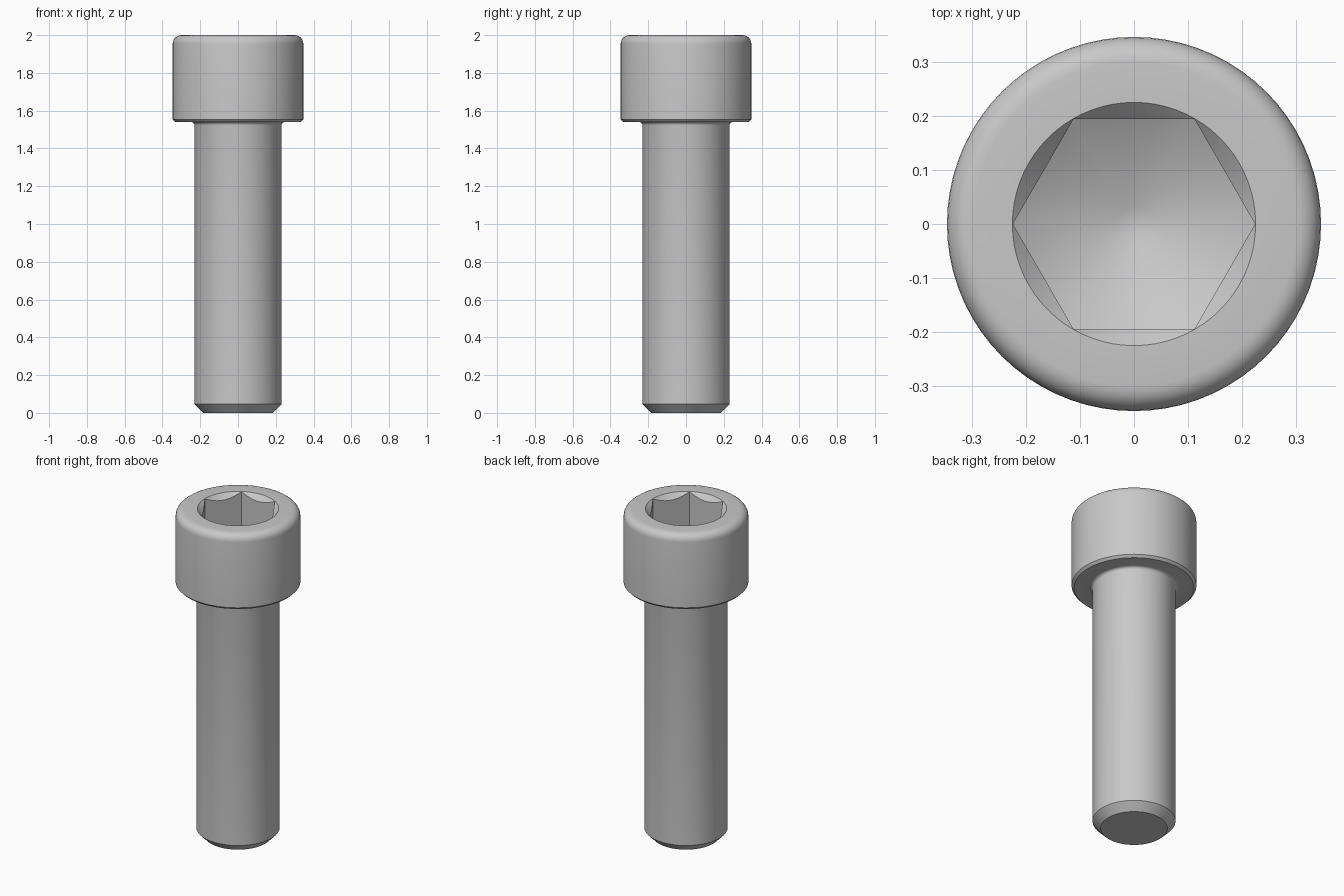
import bpy
import bmesh
from math import cos, sin, radians, tan, tau

cube = bpy.data.objects.get("Cube")
if cube:
    bpy.data.objects.remove(cube, do_unlink=True)

SEGMENTS = 72
TOP = 2.0
HEAD_R, HEAD_BASE = 0.346, 1.54
SHANK_R = 0.23
SOCKET_R = 0.224           # corner radius of the hex socket
SOCKET_FLOOR = 1.77        # height where the drilled cone starts

steel = bpy.data.materials.new("steel grey")
steel.use_nodes = True
GREY = (0.58, 0.58, 0.58, 1)
steel.diffuse_color = GREY
steel.node_tree.nodes["Principled BSDF"].inputs["Base Color"].default_value = GREY


def lathe(name, profile, segments=SEGMENTS):
    """Spin a radius/height profile round the z axis into a closed solid."""
    bm = bmesh.new()
    verts = [bm.verts.new((r, 0, z)) for r, z in profile]
    edges = [bm.edges.new(pair) for pair in zip(verts, verts[1:])]
    bmesh.ops.spin(bm, geom=verts + edges, cent=(0, 0, 0), axis=(0, 0, 1),
                   angle=tau, steps=segments)
    bmesh.ops.remove_doubles(bm, verts=bm.verts, dist=1e-5)
    bmesh.ops.dissolve_degenerate(bm, edges=bm.edges, dist=1e-6)
    bmesh.ops.recalc_face_normals(bm, faces=bm.faces)
    mesh = bpy.data.meshes.new(name)
    bm.to_mesh(mesh)
    bm.free()
    mesh.materials.append(steel)
    obj = bpy.data.objects.new(name, mesh)
    bpy.context.collection.objects.link(obj)
    return obj


def arc(cx, cz, radius, start, end, steps=6):
    """Points of a rounded corner, angles in degrees."""
    angles = [radians(start + (end - start) * i / steps) for i in range(steps + 1)]
    return [(cx + radius * cos(a), cz + radius * sin(a)) for a in angles]


def boolean(target, tool, operation):
    """Apply a boolean and remove its tool."""
    tool.hide_render = True
    mod = target.modifiers.new(operation.lower(), 'BOOLEAN')
    mod.operation, mod.solver, mod.object = operation, 'EXACT', tool
    bpy.context.view_layer.objects.active = target
    bpy.ops.object.modifier_apply(modifier=mod.name)
    bpy.data.objects.remove(tool, do_unlink=True)


# Screw body: chamfered tip, shank, fillet, head with rounded top edge
ROUND = 0.046
FILLET = 0.018
body = [(0, 0), (0.185, 0), (SHANK_R, 0.046)]
body += arc(SHANK_R + FILLET, HEAD_BASE - FILLET, FILLET, 180, 90, 4)
body += [(HEAD_R - 0.014, HEAD_BASE), (HEAD_R, HEAD_BASE + 0.014)]
body += arc(HEAD_R - ROUND, TOP - ROUND, ROUND, 0, 90)
body += [(0, TOP)]
screw = lathe("socket_head_screw", body)

# Hex socket: six-sided prism trimmed by a drill with a shallow cone tip
slope = tan(radians(30))
drill_r, tip_r = 0.3, 0.032
socket = lathe("hex_socket_cutter",
               [(0, 1.4), (SOCKET_R, 1.4), (SOCKET_R, 2.2), (0, 2.2)], 6)
drill = lathe("drill_cutter", [
    (0, SOCKET_FLOOR - (SOCKET_R - tip_r) * slope),
    (tip_r, SOCKET_FLOOR - (SOCKET_R - tip_r) * slope),
    (drill_r, SOCKET_FLOOR + (drill_r - SOCKET_R) * slope),
    (drill_r, 2.1), (0, 2.1)])
boolean(socket, drill, 'INTERSECT')
boolean(screw, socket, 'DIFFERENCE')

# Countersink round the socket mouth
rim = SOCKET_R + 0.001
countersink = lathe("countersink_cutter", [
    (0, TOP - 0.1), (rim - 0.1, TOP - 0.1), (rim + 0.05, TOP + 0.05), (0, TOP + 0.05)])
boolean(screw, countersink, 'DIFFERENCE')

# Smooth round surfaces, keep machined edges crisp
bpy.ops.object.select_all(action='DESELECT')
screw.select_set(True)
bpy.context.view_layer.objects.active = screw
bpy.ops.object.shade_smooth_by_angle(angle=radians(35))
